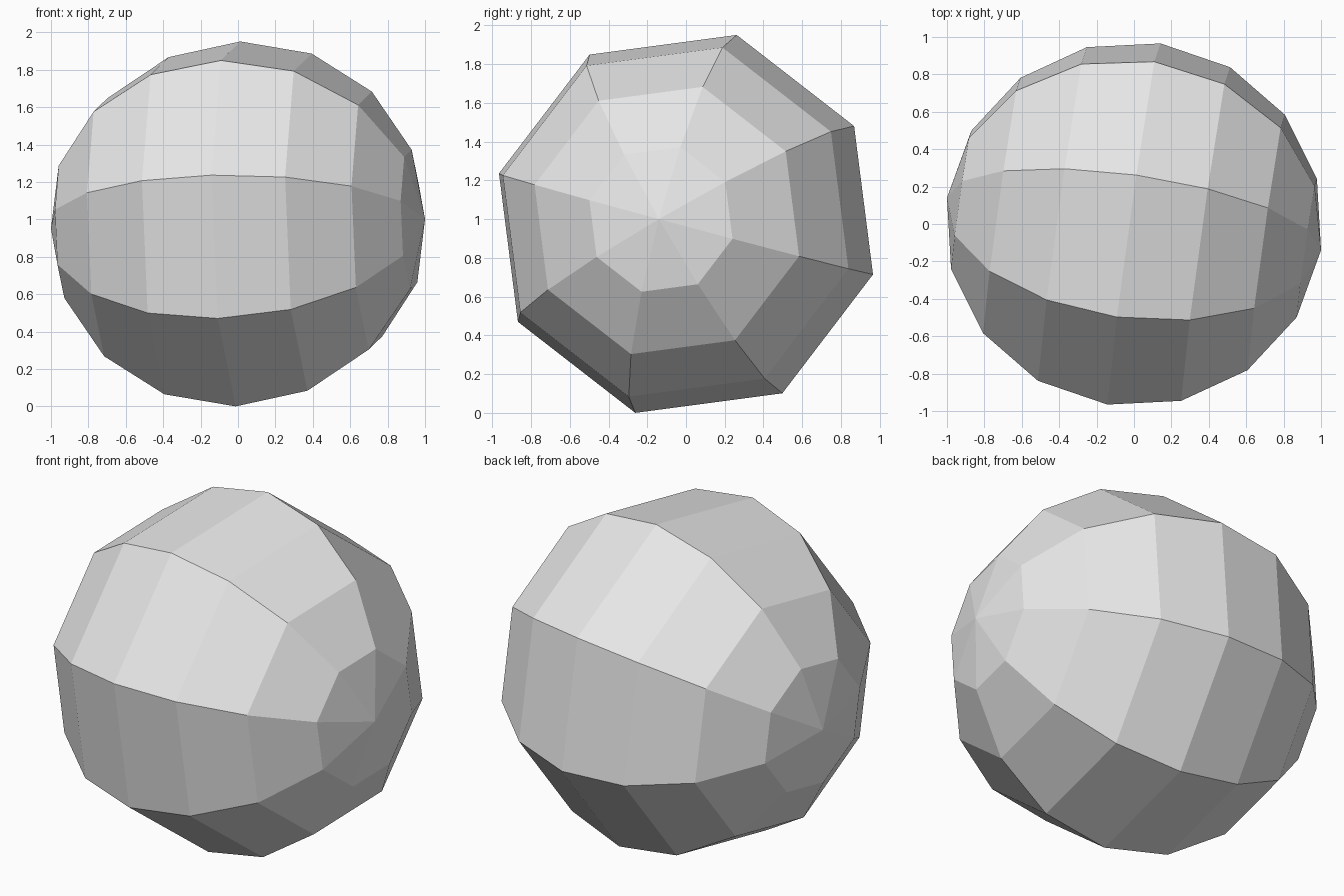
import bpy
import bmesh
from mathutils import Matrix, Vector

cube = bpy.data.objects.get("Cube")
if cube:
    bpy.data.objects.remove(cube, do_unlink=True)

# Single grey material
grey = bpy.data.materials.new("light_grey")
grey.use_nodes = True
colour = (0.8, 0.8, 0.8, 1.0)
grey.diffuse_color = colour
grey.node_tree.nodes["Principled BSDF"].inputs["Base Color"].default_value = colour

# Orientation: the pole points sideways, one equator corner points up and back
pole = Vector((1.0, -0.14, 0.025)).normalized()
corner = Vector((0.01, 0.262, 0.975))
corner = (corner - pole * corner.dot(pole)).normalized()
side = pole.cross(corner)
tilt = Matrix((corner, side, pole)).transposed().to_4x4()

# Faceted ball: eight segments, eight rings
bm = bmesh.new()
bmesh.ops.create_uvsphere(bm, u_segments=8, v_segments=8, radius=1.01,
                          matrix=Matrix.Translation((0, 0, 0.975)) @ tilt)
lowest = min(v.co.z for v in bm.verts)
bmesh.ops.translate(bm, verts=bm.verts, vec=(0, 0, -lowest))
for face in bm.faces:
    face.smooth = False

mesh = bpy.data.meshes.new("faceted_ball")
bm.to_mesh(mesh)
bm.free()
mesh.materials.append(grey)
ball = bpy.data.objects.new("faceted_ball", mesh)
bpy.context.collection.objects.link(ball)
